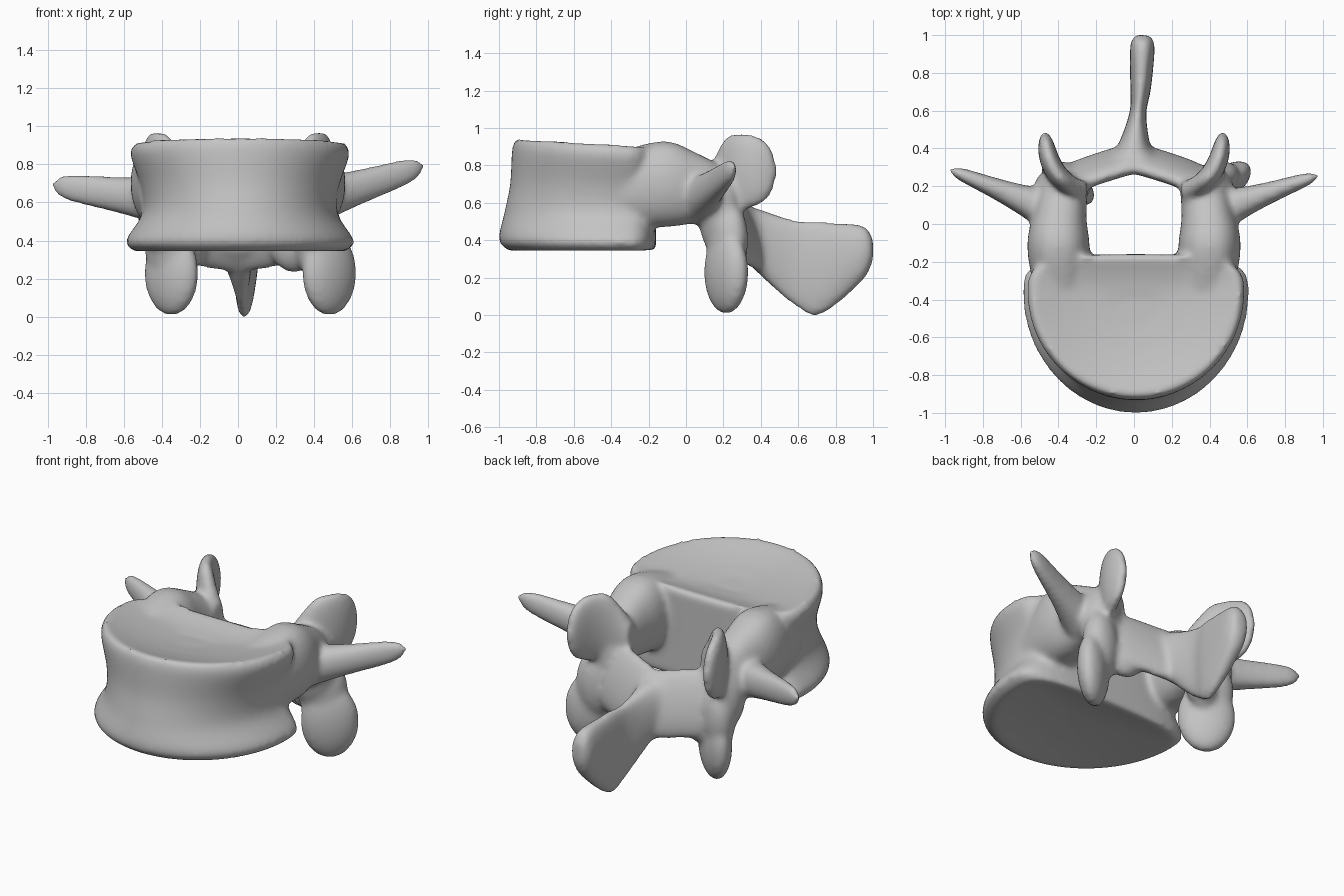
import bpy, bmesh, math
from mathutils import Vector, Matrix

if "Cube" in bpy.data.objects:
    bpy.data.objects.remove(bpy.data.objects["Cube"])

bone = bpy.data.materials.new("bone grey")
bone.use_nodes = True
colour = (.55, .55, .55, 1)
bone.diffuse_color = colour
bone.node_tree.nodes["Principled BSDF"].inputs["Base Color"].default_value = colour

bm = bmesh.new()


def fractions(count):
    return [i / count for i in range(count + 1)]


def circle(count):
    """Cosine and sine pairs around a full turn."""
    return [(math.cos(math.tau * t), math.sin(math.tau * t)) for t in fractions(count)[:-1]]


def squared(value, power):
    """Raise to a power but keep the sign, to square off a round section."""
    return math.copysign(abs(value) ** power, value)


def skin(rings):
    """Join a list of point rings into one closed solid."""
    loops = [[bm.verts.new(point) for point in ring] for ring in rings]
    for lower, upper in zip(loops, loops[1:]):
        for i in range(len(lower)):
            bm.faces.new((lower[i - 1], lower[i], upper[i], upper[i - 1]))
    bm.faces.new(loops[0][::-1])
    bm.faces.new(loops[-1])


def spline(points, steps=5):
    """Catmull-Rom interpolation of any number of values."""
    pts = [Vector(p) for p in points]
    pts = [pts[0] * 2 - pts[1]] + pts + [pts[-1] * 2 - pts[-2]]
    out = []
    for a, b, c, d in zip(pts, pts[1:], pts[2:], pts[3:]):
        for t in fractions(steps)[:-1]:
            start, end = (c - a) / 2, (d - b) / 2
            bend = (c - b) * 3 - start * 2 - end
            twist = (b - c) * 2 + start + end
            out.append(b + start * t + bend * t * t + twist * t ** 3)
    return out + [pts[-2]]


def sweep(path):
    """Blade along a path of (x, y, z, half thickness, half height)."""
    rings = []
    for i, (x, y, z, thick, tall) in enumerate(path):
        ahead, behind = path[min(i + 1, len(path) - 1)], path[max(i - 1, 0)]
        side = Vector((ahead[1] - behind[1], behind[0] - ahead[0], 0)).normalized()
        thick, tall = max(thick, .01), max(tall, .01)
        rings.append([Vector((x, y, z + tall * s)) + side * thick * squared(c, .8)
                      for c, s in circle(32)])
    skin(rings)


def blob(centre, radii, turn=0, tilt=0):
    m = (Matrix.Translation(centre) @ Matrix.Rotation(math.radians(turn), 4, 'Z')
         @ Matrix.Rotation(math.radians(tilt), 4, 'X') @ Matrix.Diagonal((*radii, 1)))
    bmesh.ops.create_uvsphere(bm, u_segments=32, v_segments=20, radius=1, matrix=m)


def body_ring(z, half, front):
    """Round in front, flat and slightly hollow behind, sloping down at the top."""
    middle, back = -.36, -.14
    ring = []
    for c, s in circle(72):
        if s < 0:
            x, y = half * c, middle + s * (middle - front)
        else:
            x = half * squared(c, .85)
            y = middle + (back - middle) * s ** .6 - .02 * s ** 4
        ring.append(Vector((x + .01, y, z - .1 * (z - .34) * (y + .9))))
    return ring


def end_plate(rim, depth):
    """Shrinking copies of the rim that sink into a shallow dish."""
    centre = sum(rim, Vector()) / len(rim)
    return [[centre.lerp(p, f) - Vector((0, 0, depth * (1 - f * f))) for p in rim]
            for f in (.9, .7, .5, .2)]


def transverse_process(side, rise, back):
    """Tapering strut with a rounded tip."""
    path = []
    for t in fractions(14):
        root, tip = (1 - t) ** 2, math.sqrt(1 - t ** 9)
        path.append((side * (.42 + .56 * t), .06 + back * t, .61 + rise * t,
                     (.04 + .08 * root) * tip, (.075 + .05 * root) * tip))
    sweep(path)


def superior_process(side):
    """Upright plate curling backwards round its joint face."""
    path = []
    for t in fractions(16):
        tip = math.sqrt(1 - t ** 6)
        path.append((side * (.47 - .22 * (1 - t) ** 2), .17 + .32 * t ** 1.6,
                     .77 - .1 * (1 - t) ** 4, .055 * tip,
                     .21 * tip * min(1, .5 + 1.5 * t)))
    sweep(path)


# Vertebral body: flared rims, waist and dished end plates
wall = [body_ring(*values) for values in spline((
    (.34, .55, -.94), (.4, .6, -1), (.55, .515, -.97),
    (.7, .52, -.94), (.88, .575, -.93), (.945, .55, -.91)))]
skin(end_plate(wall[0], -.04)[::-1] + wall + end_plate(wall[-1], .07))

for side in (1, -1):
    # Pedicle flowing out of the body, and the pillar behind it
    sweep(spline([(side * .38, -.38, .67, .14, .2), (side * .4, -.12, .7, .165, .23),
                  (side * .39, .05, .68, .14, .19), (side * .36, .22, .64, .12, .14)]))
    blob((side * .39, .18, .55), (.14, .11, .24), side * 20)

    superior_process(side)

    # Inferior articular process: hanging plate turned outwards
    x = .48 if side > 0 else -.35
    blob((x, .215, .23), (.165, .085, .225), side * 36)
    blob(((x + side * .38) / 2, .22, .4), (.14, .1, .22), side * 32)
    blob((side * .29, .25, .36), (.12, .07, .13), -side * 10, 12)

    # Lamina: sloping plate from the pillar to the midline
    for t in fractions(10):
        blob((side * .33 * (1 - t), .235 + .115 * t ** .8, .48 - .06 * t),
             (.11, .06, .2), -side * 22, 17)

transverse_process(side=1, rise=.18, back=.2)
transverse_process(side=-1, rise=.08, back=.23)

# Spinous process: deep blade, thickened at the tip
sweep(spline([(0, .28, .47, .18, .12), (0, .38, .4, .1, .17),
              (.02, .58, .28, .045, .23), (.035, .72, .25, .055, .25),
              (.045, .94, .33, .065, .15), (.05, 1, .35, .04, .06)]))

bmesh.ops.recalc_face_normals(bm, faces=bm.faces)
mesh = bpy.data.meshes.new("vertebra")
bm.to_mesh(mesh)
bm.free()
mesh.materials.append(bone)
vertebra = bpy.data.objects.new("vertebra", mesh)
bpy.context.collection.objects.link(vertebra)

# Fuse the parts into one soft surface
fuse = vertebra.modifiers.new("fuse", 'REMESH')
fuse.mode = 'VOXEL'
fuse.voxel_size = .016
fuse.use_smooth_shade = True
soften = vertebra.modifiers.new("soften", 'SMOOTH')
soften.factor = .5
soften.iterations = 12
